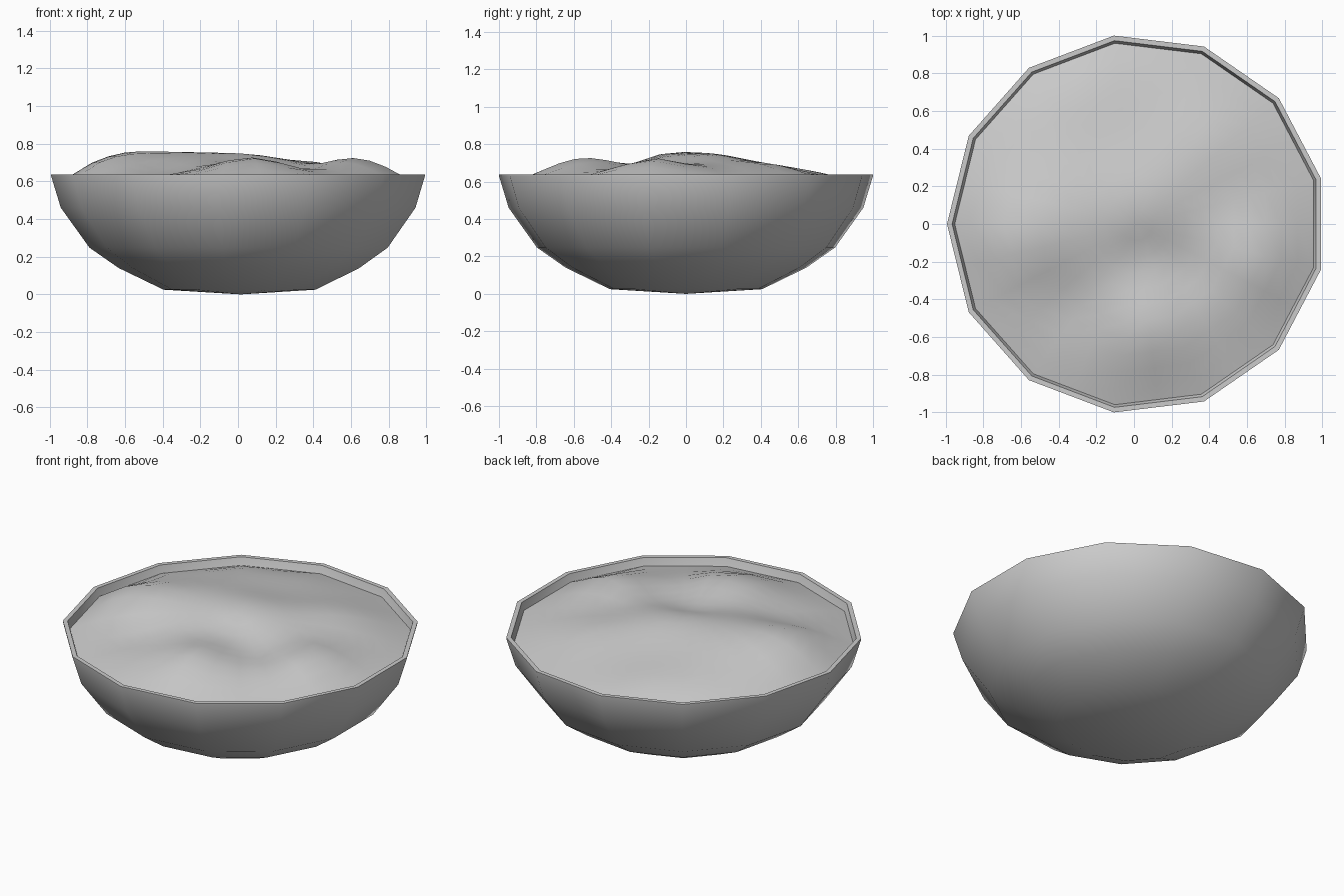
import bpy, math

if "Cube" in bpy.data.objects:
    bpy.data.objects.remove(bpy.data.objects["Cube"])

SIDES = 13
CX = 0.0147  # offset that centres the odd-sided rim


def make_object(name, verts, faces, angle):
    mesh = bpy.data.meshes.new(name)
    mesh.from_pydata(verts, [], faces)
    mesh.update()
    ob = bpy.data.objects.new(name, mesh)
    bpy.context.collection.objects.link(ob)
    bpy.ops.object.select_all(action='DESELECT')
    ob.select_set(True)
    bpy.context.view_layer.objects.active = ob
    bpy.ops.object.shade_smooth_by_angle(angle=math.radians(angle))
    return ob


def ring_faces(a, b, n):
    return [(a + i, a + (i + 1) % n, b + (i + 1) % n, b + i) for i in range(n)]


def corner(i, r):
    t = math.pi + 2 * math.pi * i / SIDES
    return CX + r * math.cos(t), r * math.sin(t)


# bowl: outer wall, flat rim and inner wall
profile = [(0.41, 0.025), (0.648, 0.14), (0.803, 0.248), (0.955, 0.46),
           (1.007, 0.63), (1.007, 0.637), (0.98, 0.637), (0.93, 0.47),
           (0.775, 0.27), (0.62, 0.165), (0.39, 0.055)]
verts = [(*corner(i, r), z) for r, z in profile for i in range(SIDES)]
faces = []
for k in range(len(profile) - 1):
    faces += ring_faces(k * SIDES, (k + 1) * SIDES, SIDES)
verts += [(CX, 0, 0.0), (CX, 0, 0.035)]
c, last = len(verts) - 2, (len(profile) - 1) * SIDES
for i in range(SIDES):
    j = (i + 1) % SIDES
    faces += [(c, j, i), (c + 1, last + i, last + j)]
make_object("bowl", verts, faces, 40)

# filling: uneven mound ending against the inner wall
bumps = [(-0.38, 0.05, 0.085, 0.28), (-0.68, -0.1, 0.06, 0.17),
         (0.63, -0.18, 0.08, 0.17), (0.08, -0.57, 0.075, 0.17),
         (0.42, 0.42, 0.045, 0.18), (-0.36, 0.65, 0.025, 0.18),
         (0.08, 0.12, 0.055, 0.2), (-0.36, -0.42, -0.025, 0.13),
         (0.32, -0.25, -0.025, 0.13), (0.05, -0.17, -0.02, 0.1)]


def height(x, y, f):
    z = 0.59 + 0.075 * (1 - f ** 3)
    fade = min(1, (1 - f) / 0.12)
    for bx, by, h, s in bumps:
        z += fade * h * math.exp(-((x - bx) ** 2 + (y - by) ** 2) / (2 * s * s))
    return z


N, RINGS = SIDES * 2, 11
verts, faces = [], []
for k in range(RINGS, 0, -1):
    f = k / RINGS
    for i in range(N):
        ax, ay = corner(i // 2, 0.967 * f)
        bx, by = corner(i // 2 + 1, 0.967 * f)
        t = (i % 2) / 2
        x, y = ax + (bx - ax) * t, ay + (by - ay) * t
        verts.append((x, y, height(x, y, f)))
for k in range(RINGS - 1):
    faces += ring_faces(k * N, (k + 1) * N, N)
verts.append((CX, 0, height(CX, 0, 0)))
base = (RINGS - 1) * N
faces += [(base + i, base + (i + 1) % N, len(verts) - 1) for i in range(N)]
make_object("filling", verts, faces, 60)
